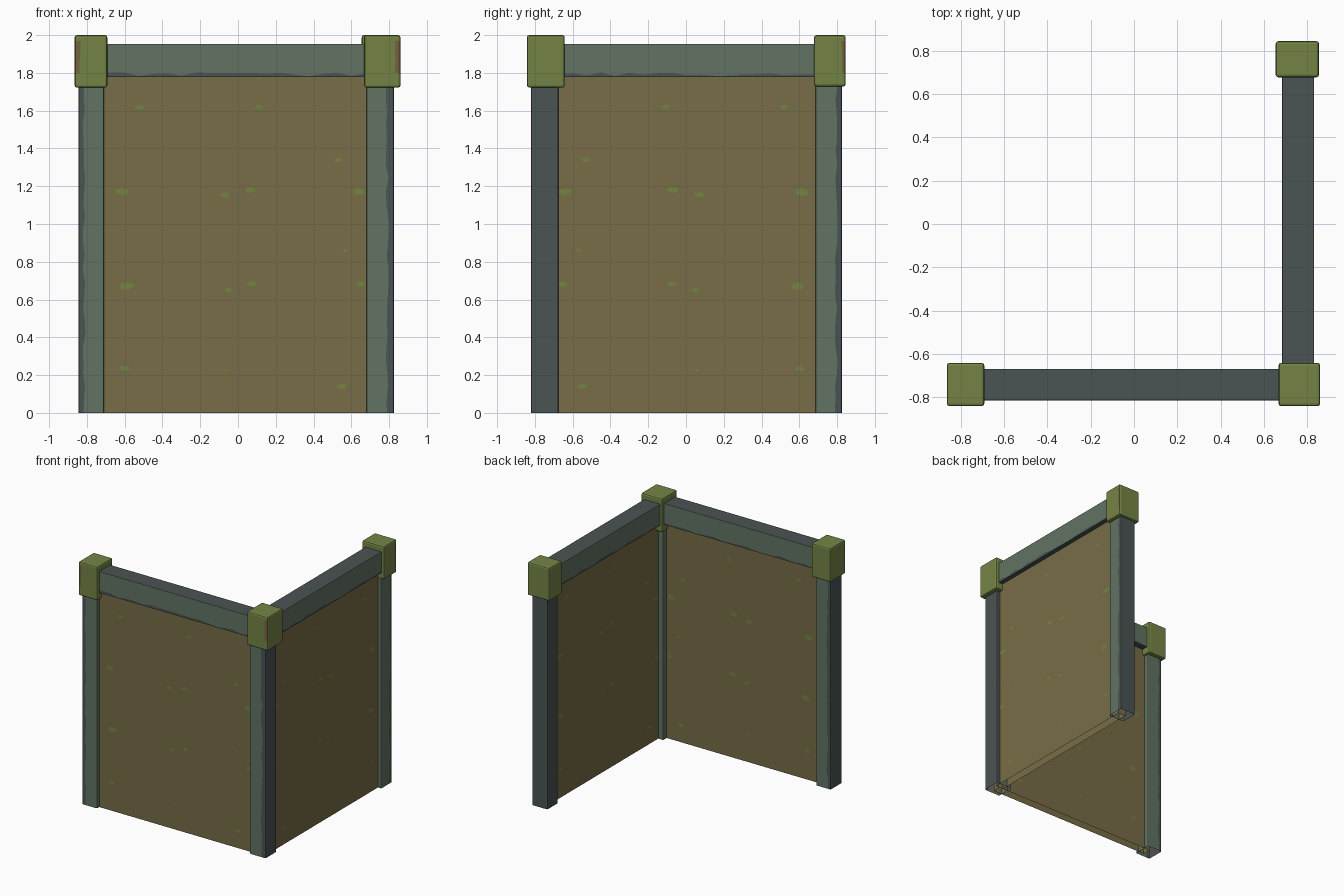
import bpy, bmesh, math, random
from mathutils import Vector

if "Cube" in bpy.data.objects:
    bpy.data.objects.remove(bpy.data.objects["Cube"])

random.seed(4)


def srgb(r, g, b):
    f = lambda c: (c / 12.92) if c <= 0.04045 else ((c + 0.055) / 1.055) ** 2.4
    return tuple(f(v / 255) for v in (r, g, b)) + (1.0,)


def material(name, *rgb):
    m = bpy.data.materials.new(name)
    m.diffuse_color = srgb(*rgb)
    m.use_nodes = True
    m.node_tree.nodes["Principled BSDF"].inputs["Base Color"].default_value = m.diffuse_color
    return m


GREEN = material("grey green wood", 98, 115, 99)
SLATE = material("dark slate", 75, 83, 83)
BROWN = material("brown wall", 120, 109, 71)
OLIVE = material("olive cap", 116, 132, 69)
WORN = material("worn brown", 116, 98, 62)
MOSS = material("moss spots", 113, 133, 64)


def box(name, lo, hi, mats, rule=None, cuts=(), bevel=0.0, open_bottom=False):
    """Box from corner to corner; cuts are (axis, position, jitter)."""
    bm = bmesh.new()
    bmesh.ops.create_cube(bm, size=1)
    lo, hi = Vector(lo), Vector(hi)
    for v in bm.verts:
        v.co = Vector([(lo[i] + hi[i]) / 2 + v.co[i] * (hi[i] - lo[i]) for i in range(3)])
    for axis, pos, _ in cuts:
        n = Vector((0, 0, 0))
        n[axis] = 1
        bmesh.ops.bisect_plane(bm, geom=bm.verts[:] + bm.edges[:] + bm.faces[:],
                               plane_co=n * pos, plane_no=n, dist=1e-5)
    bm.normal_update()
    if rule:
        for f in bm.faces:
            f.material_index = rule(f.calc_center_median(), f.normal)
    # ragged paint borders
    for v in bm.verts:
        for axis, pos, jit in cuts:
            if jit and abs(v.co[axis] - pos) < 1e-5:
                v.co[axis] += random.uniform(-jit, jit)
    if open_bottom:
        bmesh.ops.delete(bm, geom=[f for f in bm.faces if f.normal.z < -0.9], context='FACES')
    me = bpy.data.meshes.new(name)
    bm.to_mesh(me)
    bm.free()
    for m in mats:
        me.materials.append(m)
    ob = bpy.data.objects.new(name, me)
    bpy.context.collection.objects.link(ob)
    if bevel:
        mod = ob.modifiers.new("bevel", 'BEVEL')
        mod.width = bevel
        mod.segments = 2
        mod.limit_method = 'ANGLE'
        mod.angle_limit = math.radians(50)
    return ob


def slices(axis, a, b, n):
    return [(axis, a + (b - a) * i / n, 0) for i in range(1, n)]


# posts: green faces, dark outer side with a ragged dark edge
def post(name, lo, hi, axis, edge, sign, dark_normals):
    def rule(c, n):
        if any(n.dot(Vector(d)) > 0.7 for d in dark_normals):
            return 1
        return 1 if (c[axis] - edge) * sign > 0 else 0
    box(name, lo, hi, [GREEN, SLATE], rule,
        slices(2, 0, 1.8, 26) + [(axis, edge, 0.008)], 0.008, True)


post("left_post", (-0.845, -0.82, 0), (-0.71, -0.675, 1.8), 0, -0.815, -1, [(-1, 0, 0)])
post("corner_post", (0.68, -0.82, 0), (0.825, -0.675, 1.8), 0, 0.79, 1, [(1, 0, 0)])
post("back_post", (0.685, 0.685, 0), (0.825, 0.825, 1.8), 1, 0.795, 1, [(0, 1, 0), (-1, 0, 0)])


# top beams: dark above and below, ragged dark lower edge
def beam(name, lo, hi, axis):
    rule = lambda c, n: 1 if abs(n.z) > 0.7 or c.z < 1.79 else 0
    box(name, lo, hi, [GREEN, SLATE], rule,
        slices(axis, -0.75, 0.75, 20) + [(2, 1.792, 0.011)], 0.012)


beam("front_beam", (-0.78, -0.815, 1.778), (0.76, -0.67, 1.953), 0)
beam("side_beam", (0.685, -0.76, 1.778), (0.832, 0.76, 1.953), 1)

# wall panels
box("front_panel", (-0.76, -0.79, 0), (0.76, -0.72, 1.85), [BROWN], open_bottom=True)
box("side_panel", (0.725, -0.72, 0), (0.795, 0.76, 1.85), [BROWN], open_bottom=True)


# corner caps, worn brown along one outer edge
def cap(name, lo, hi, axis, edge, sign, face):
    rule = lambda c, n: 1 if (c[axis] - edge) * sign > 0 and c.z > 1.8 and c.z < 1.97 \
        and n.dot(Vector(face)) > 0.7 else 0
    cuts = [(2, z, 0) for z in (1.8, 1.86, 1.92, 1.97)] + [(axis, edge, 0.006)]
    box(name, lo, hi, [OLIVE, WORN], rule, cuts, 0.012)


cap("left_cap", (-0.865, -0.842, 1.722), (-0.692, -0.642, 2), 0, -0.84, -1, (0, -1, 0))
cap("corner_cap", (0.668, -0.842, 1.722), (0.86, -0.642, 2), 0, 0.835, 1, (0, -1, 0))
cap("back_cap", (0.655, 0.678, 1.728), (0.855, 0.845, 2), 1, 0.825, 1, (1, 0, 0))


# moss spots: thin irregular discs on both sides of each wall
def moss(name, spots, place):
    bm = bmesh.new()
    for u, z, r in spots:
        for side in (0, 1):
            ring = []
            for k in range(9):
                a = math.tau * k / 9
                q = r * random.uniform(0.75, 1.1)
                ring.append(bm.verts.new(place(u + q * 1.15 * math.cos(a),
                                               z + q * 0.6 * math.sin(a), side)))
            bm.faces.new(ring if side == 0 else ring[::-1])
    me = bpy.data.meshes.new(name)
    bm.to_mesh(me)
    bm.free()
    me.materials.append(MOSS)
    bpy.context.collection.objects.link(bpy.data.objects.new(name, me))


SPOTS = [(-0.52, 1.62, .022), (0.11, 1.62, .02), (0.53, 1.34, .022), (-0.61, 1.17, .035),
         (-0.07, 1.155, .025), (0.065, 1.18, .028), (0.64, 1.17, .03), (0.57, 0.86, .014),
         (-0.59, 0.67, .034), (-0.05, 0.65, .02), (0.075, 0.685, .025), (0.65, 0.68, .024),
         (-0.6, 0.235, .024), (-0.06, 0.225, .012), (0.55, 0.14, .024)]
moss("front_moss", SPOTS, lambda u, z, s: (u, (-0.7915, -0.7185)[s], z))
moss("side_moss", [(-u, z, r) for u, z, r in SPOTS],
     lambda u, z, s: ((0.7965, 0.7235)[s], u, z))
